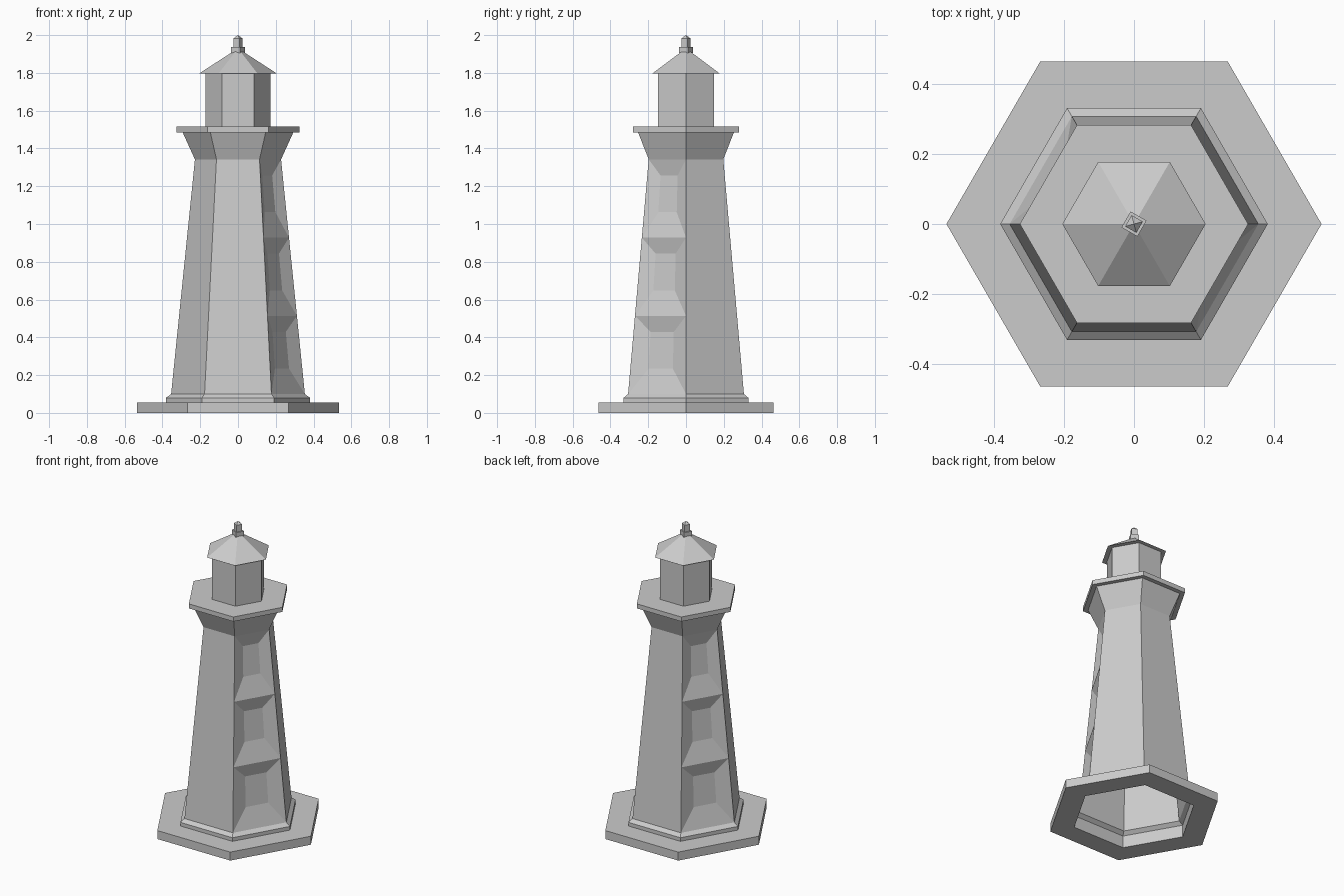
import bpy, bmesh, math
from mathutils import Vector

cube = bpy.data.objects.get("Cube")
if cube:
    bpy.data.objects.remove(cube, do_unlink=True)

stone = bpy.data.materials.new("light_grey")
stone.use_nodes = True
GREY = (0.6, 0.6, 0.6, 1)
stone.diffuse_color = GREY
stone.node_tree.nodes["Principled BSDF"].inputs["Base Color"].default_value = GREY


def lathe(bm, profile, sides=6, turn=0.0):
    """Sweep (radius, height) points round z; returns one list of faces per band."""
    rings = []
    for r, z in profile:
        if r == 0:
            rings.append([bm.verts.new((0, 0, z))] * sides)
            continue
        angles = [turn + math.tau * i / sides for i in range(sides)]
        rings.append([bm.verts.new((r * math.cos(a), r * math.sin(a), z)) for a in angles])
    bands = []
    for low, high in zip(rings, rings[1:]):
        band = []
        for i in range(sides):
            j = (i + 1) % sides
            corners = dict.fromkeys((low[i], low[j], high[j], high[i]))
            band.append(bm.faces.new(list(corners)))
        bands.append(band)
    return bands


def finish(bm, name):
    mesh = bpy.data.meshes.new(name)
    bm.to_mesh(mesh)
    bm.free()
    mesh.materials.append(stone)
    obj = bpy.data.objects.new(name, mesh)
    bpy.context.scene.collection.objects.link(obj)
    return obj


def part(name, profile, **options):
    bm = bmesh.new()
    lathe(bm, profile, **options)
    return finish(bm, name)


def recess_panels(bm, face, count=3, depth=0.026):
    """Replace a wall face by a stack of sloping window recesses."""
    a, b, c, d = [v.co.copy() for v in face.verts]
    face.normal_update()
    inward = -face.normal.copy()

    def point(u, v, push=0.0):
        return a.lerp(b, u).lerp(d.lerp(c, u), v) + inward * push

    bmesh.ops.delete(bm, geom=[face], context='FACES_ONLY')
    for k in range(count):
        low, high = k / count, (k + 1) / count
        sill, head = (k + 0.33) / count, (k + 0.8) / count
        outer = [bm.verts.new(point(u, v)) for u, v in
                 ((0, low), (1, low), (1, high), (0, high))]
        inner = [bm.verts.new(point(u, v, depth)) for u, v in
                 ((0.28, sill), (0.72, sill), (0.72, head), (0.28, head))]
        bm.faces.new(inner)
        for i in range(4):
            j = (i + 1) % 4
            bm.faces.new((outer[i], outer[j], inner[j], inner[i]))


# Foundation slab, open in the middle
part("foundation_slab", [(0.381, 0), (0.534, 0), (0.534, 0.056), (0.381, 0.056)])

# Hollow tapering tower with plinth and flared head; recesses on two opposite walls
bm = bmesh.new()
bands = lathe(bm, [(0.381, 0), (0.381, 0.08), (0.354, 0.1), (0.228, 1.342), (0.293, 1.485)])
for wall in (bands[2][2], bands[2][5]):
    recess_panels(bm, wall)
finish(bm, "tower")

# Gallery deck
part("gallery", [(0, 1.485), (0.325, 1.485), (0.325, 1.515), (0, 1.515)])

# Lantern room and roof
part("lantern_room", [(0.172, 1.515), (0.172, 1.798)])
part("roof", [(0, 1.798), (0.204, 1.798), (0, 1.93)])

# Square finial, slightly turned
TURN = math.radians(15)
part("finial_collar", [(0, 1.905), (0.037, 1.905), (0.037, 1.938), (0, 1.938)], sides=4, turn=TURN)
part("finial", [(0.026, 1.938), (0.026, 1.982), (0, 2.0)], sides=4, turn=TURN)
